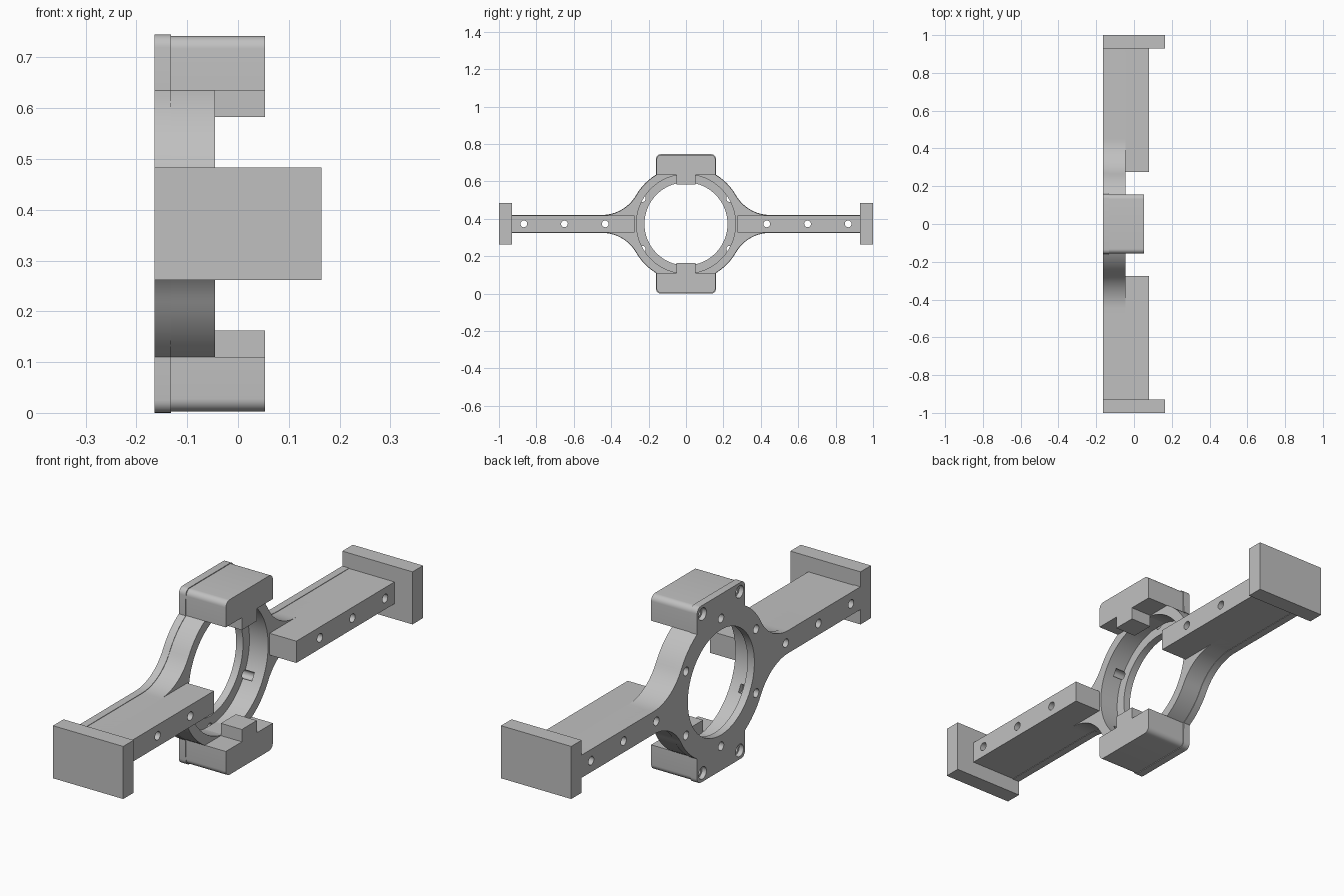
import bpy, bmesh
from math import sin, cos, pi, atan2, hypot
from mathutils import Matrix

cube = bpy.data.objects.get("Cube")
if cube:
    bpy.data.objects.remove(cube, do_unlink=True)

MID = 0.3725                        # height of the ring axis
BACK, SEAM, FACE = -0.164, -0.132, -0.045
BAR_FRONT, BLOCK_FRONT, END_FRONT = 0.08, 0.053, 0.164
ARM_END = 0.93

grey = bpy.data.materials.new("machined grey")
grey.use_nodes = True
colour = (0.53, 0.53, 0.53, 1)
grey.diffuse_color = colour
grey.node_tree.nodes["Principled BSDF"].inputs["Base Color"].default_value = colour


def arc(cy, cz, r, a0, a1, n):
    return [(cy + r * cos(a0 + (a1 - a0) * i / n), cz + r * sin(a0 + (a1 - a0) * i / n))
            for i in range(n + 1)]


def finish(name, bm):
    bmesh.ops.recalc_face_normals(bm, faces=bm.faces)
    mesh = bpy.data.meshes.new(name)
    bm.to_mesh(mesh)
    bm.free()
    mesh.materials.append(grey)
    obj = bpy.data.objects.new(name, mesh)
    bpy.context.collection.objects.link(obj)
    return obj


def extrude(name, outline, x0, x1):
    """Extrude a (y, z) outline, measured from the ring axis, along x."""
    bm = bmesh.new()
    face = bm.faces.new([bm.verts.new((x0, y, z + MID)) for y, z in outline])
    out = bmesh.ops.extrude_face_region(bm, geom=[face])
    moved = [v for v in out["geom"] if isinstance(v, bmesh.types.BMVert)]
    bmesh.ops.translate(bm, verts=moved, vec=(x1 - x0, 0, 0))
    return finish(name, bm)


def box(name, x0, x1, y0, y1, z0, z1):
    return extrude(name, [(y0, z0), (y1, z0), (y1, z1), (y0, z1)], x0, x1)


def cut(obj, holes):
    """Drill holes given as (y, z, radius, x0, x1, sides)."""
    for y, z, r, x0, x1, sides in holes:
        bm = bmesh.new()
        place = Matrix.Translation(((x0 + x1) / 2, y, z + MID)) @ Matrix.Rotation(pi / 2, 4, 'Y')
        bmesh.ops.create_cone(bm, cap_ends=True, segments=sides, radius1=r, radius2=r,
                              depth=x1 - x0, matrix=place)
        cutter = finish("cutter", bm)
        cutter.hide_render = True
        mod = obj.modifiers.new("hole", 'BOOLEAN')
        mod.operation = 'DIFFERENCE'
        mod.solver = 'EXACT'
        mod.object = cutter
        bpy.context.view_layer.update()
        graph = bpy.context.evaluated_depsgraph_get()
        mesh = bpy.data.meshes.new_from_object(obj.evaluated_get(graph))
        obj.modifiers.clear()
        obj.data = mesh
        bpy.data.objects.remove(cutter, do_unlink=True)


def frame_outline(inset, tabs):
    """Ring that sweeps into two straight arms, with optional end tabs."""
    ring, half, start = 0.308 - inset, 0.048 - inset, 0.45
    fillet = (start ** 2 + half ** 2 - ring ** 2) / (2 * (ring - half))
    cz = half + fillet
    lean = atan2(cz, start)
    q = [(ARM_END, half)] + arc(start, cz, fillet, -pi / 2, lean - pi, 16)
    if tabs:
        q += arc(0, 0, ring, lean, atan2(0.262, 0.16), 6)[1:]
        q += arc(0.135, MID - 0.025, 0.025, 0, pi / 2, 6)
    else:
        q += arc(0, 0, ring, lean, pi * 0.49, 16)[1:]
    top = q + [(-y, z) for y, z in reversed(q)]
    return top + [(-y, -z) for y, z in top]


# Hole layouts
bar_holes = [(s * y, 0, 0.018, -0.3, 0.3, 24) for s in (-1, 1) for y in (0.432, 0.65, 0.867)]
ring_holes = [(0.27 * cos(a), 0.27 * sin(a), 0.018, -0.3, -0.09, 24)
              for a in [pi / 6 + k * pi / 3 for k in range(6)]]
corners = [(sy * 0.124, sz * 0.335) for sy in (-1, 1) for sz in (-1, 1)]
corner_holes = [(y, z, 0.026, -0.3, SEAM - 0.012, 24) for y, z in corners]
corner_holes += [(y, z, 0.016, -0.3, -0.05, 24) for y, z in corners]

# Flat back plate and the thicker ring in front of it
back_plate = extrude("back_plate", frame_outline(0, True), BACK, SEAM)
cut(back_plate, [(0, 0, 0.222, -0.3, 0.3, 96)] + bar_holes + ring_holes + corner_holes)
ring_body = extrude("ring_body", frame_outline(0.002, False), SEAM, FACE)
cut(ring_body, [(0, 0, 0.265, -0.3, 0.3, 96)] + bar_holes + ring_holes)
parts = [back_plate, ring_body]

# Arms with their end plates
for side, s in (("left", 1), ("right", -1)):
    arm = box(side + "_arm_bar", SEAM, BAR_FRONT, s * 0.275, s * ARM_END, -0.046, 0.046)
    cut(arm, [h for h in bar_holes if h[0] * s > 0])
    # Keep the round recess clear of the bar
    end = box(side + "_end_plate", BACK, END_FRONT, s * ARM_END, s, -0.111, 0.111)
    parts += [arm, end]

# Upper and lower blocks with the narrow retaining lip
for side, s in (("upper", 1), ("lower", -1)):
    right = [(0.157, 0.262)] + arc(0.132, MID - 0.028, 0.025, 0, pi / 2, 8)
    outline = right + [(-y, z) for y, z in reversed(right)]
    block = extrude(side + "_block", [(y, s * z) for y, z in outline], SEAM, BLOCK_FRONT)
    cut(block, [h for h in corner_holes if h[1] * s > 0 and h[4] > SEAM])
    lip = box(side + "_lip", FACE, BLOCK_FRONT, -0.05, 0.05, s * 0.21, s * 0.27)
    parts += [block, lip]

# Smooth the curved walls and keep the machined edges sharp
bpy.ops.object.select_all(action='DESELECT')
for obj in parts:
    obj.select_set(True)
bpy.context.view_layer.objects.active = back_plate
bpy.ops.object.shade_smooth_by_angle(angle=pi / 6)
